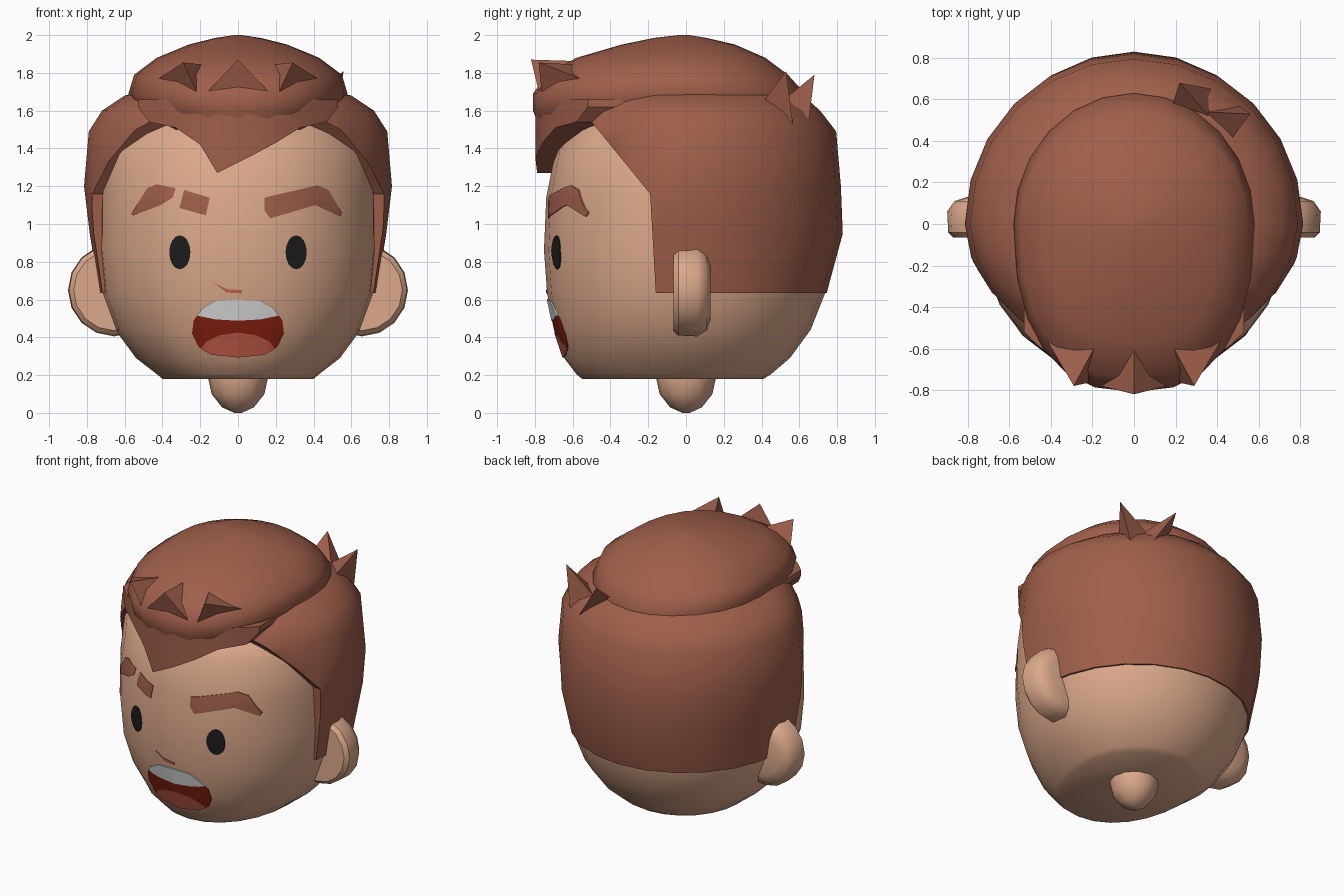
import bpy, bmesh, math

if "Cube" in bpy.data.objects:
    bpy.data.objects.remove(bpy.data.objects["Cube"])


def material(name, rgb):
    m = bpy.data.materials.new(name)
    m.diffuse_color = (*rgb, 1)
    m.use_nodes = True
    m.node_tree.nodes["Principled BSDF"].inputs["Base Color"].default_value = m.diffuse_color
    return m


SKIN = material("skin", (0.72, 0.40, 0.26))
HAIR = material("brown hair", (0.35, 0.115, 0.07))
BLACK = material("eye black", (0.012, 0.012, 0.012))
RED = material("mouth red", (0.25, 0.014, 0.005))
WHITE = material("teeth white", (0.72, 0.72, 0.72))
PINK = material("tongue pink", (0.55, 0.11, 0.065))


def build(name, rings, mat, angle=40):
    """Bridge a list of closed rings, cap both ends, shade smooth by angle."""
    bm = bmesh.new()
    vs = [[bm.verts.new(p) for p in r] for r in rings]
    for a, b in zip(vs, vs[1:]):
        n = len(a)
        for i in range(n):
            j = (i + 1) % n
            bm.faces.new((a[i], a[j], b[j], b[i]))
    bm.faces.new(vs[0][::-1])
    bm.faces.new(vs[-1])
    bmesh.ops.recalc_face_normals(bm, faces=bm.faces)
    quads = [f for f in bm.faces if len(f.verts) == 4]
    bmesh.ops.triangulate(bm, faces=quads, quad_method='FIXED')
    me = bpy.data.meshes.new(name)
    bm.to_mesh(me)
    bm.free()
    me.materials.append(mat)
    ob = bpy.data.objects.new(name, me)
    bpy.context.collection.objects.link(ob)
    smooth(ob, angle)
    return ob


def activate(ob):
    bpy.ops.object.select_all(action='DESELECT')
    ob.select_set(True)
    bpy.context.view_layer.objects.active = ob


def smooth(ob, angle):
    activate(ob)
    if angle:
        bpy.ops.object.shade_smooth_by_angle(angle=math.radians(angle))


def plan_rings(table, grow=0.0, seg=24):
    """Rows: z, half width, front depth, back depth, roundness of front half."""
    out = []
    for z, w, f, b, n in table:
        ring = []
        for i in range(seg):
            a = 2 * math.pi * i / seg
            c, s = math.cos(a), math.sin(a)
            e = 2 / (n if s < 0 else 2)
            x = math.copysign(abs(c) ** e, c) * (w + grow)
            y = math.copysign(abs(s) ** e, s) * ((b if s > 0 else f) + grow)
            ring.append((x, y, z))
        out.append(ring)
    return out


def intersect(ob, cutter, angle):
    activate(ob)
    m = ob.modifiers.new("cut", 'BOOLEAN')
    m.operation = 'INTERSECT'
    m.solver = 'EXACT'
    m.object = cutter
    bpy.ops.object.modifier_apply(modifier=m.name)
    bpy.data.objects.remove(cutter)
    smooth(ob, angle)


# Head
HEAD = [(0.18, 0.40, 0.55, 0.41, 2.1), (0.205, 0.43, 0.58, 0.45, 2.1),
        (0.29, 0.54, 0.645, 0.55, 2.1), (0.44, 0.65, 0.695, 0.66, 2.1),
        (0.63, 0.72, 0.735, 0.735, 2.1), (0.86, 0.742, 0.752, 0.77, 2.1),
        (1.14, 0.74, 0.74, 0.77, 2.1), (1.39, 0.72, 0.69, 0.74, 2.1),
        (1.53, 0.64, 0.59, 0.68, 2.1), (1.62, 0.50, 0.42, 0.55, 2.1)]
build("head", plan_rings(HEAD), SKIN, 50)

# Neck stub
build("neck", plan_rings([(0.0, 0.02, 0.02, 0.02, 2), (0.03, 0.085, 0.085, 0.085, 2),
                          (0.1, 0.14, 0.14, 0.14, 2), (0.18, 0.157, 0.157, 0.157, 2),
                          (0.3, 0.157, 0.157, 0.157, 2)], seg=12), SKIN)

# Ears: rounded discs facing forward
for side, label in ((1, "right"), (-1, "left")):
    rings = []
    for y, r in ((-0.065, 0.215), (-0.04, 0.24), (0.06, 0.245), (0.11, 0.21), (0.13, 0.15)):
        rings.append([(side * (0.655 + r * math.cos(math.tau * i / 16)), y,
                       0.65 + r * math.sin(math.tau * i / 16)) for i in range(16)])
    build("ear_" + label, rings, SKIN)

# Side and back hair: shell trimmed by a side profile
cap = build("hair_sides", plan_rings([
    (0.635, 0.735, 0.78, 0.745, 2.1), (0.95, 0.785, 0.78, 0.83, 2.1),
    (1.2, 0.815, 0.72, 0.82, 1.8), (1.49, 0.79, 0.70, 0.795, 1.8),
    (1.60, 0.72, 0.64, 0.71, 1.9), (1.68, 0.60, 0.55, 0.62, 2),
    (1.72, 0.40, 0.40, 0.45, 2)]), HAIR)
profile = [(1, 0.5), (-0.155, 0.5), (-0.16, 0.64), (-0.19, 1.16), (-0.5, 1.54),
           (-0.45, 1.9), (1, 1.9)]
cutter = build("hair_cutter", [[(x, y, z) for y, z in profile] for x in (-1.2, 1.2)], HAIR, 0)
intersect(cap, cutter, 40)

# Swept top hair
build("hair_top", plan_rings([
    (1.50, 0.42, 0.77, 0.60, 2.4), (1.60, 0.54, 0.81, 0.62, 2.4),
    (1.69, 0.58, 0.81, 0.63, 2.4), (1.79, 0.55, 0.74, 0.54, 2.4),
    (1.88, 0.43, 0.58, 0.42, 2.3), (1.95, 0.26, 0.34, 0.26, 2),
    (1.985, 0.12, 0.17, 0.11, 2), (2.0, 0.02, 0.04, 0.02, 2)]), HAIR, 50)

# Pointed fringe over the forehead
edge = [(-0.53, 1.62), (-0.47, 1.54), (-0.33, 1.51), (-0.2, 1.42), (-0.11, 1.27),
        (0.05, 1.35), (0.2, 1.43), (0.33, 1.51), (0.47, 1.54), (0.53, 1.62)]
sections = []
for x, z in edge:
    f = -0.80 + x * x
    sections.append([(x, f, z), (x, f, 1.66), (x, f + 0.3, 1.66), (x, f + 0.3, z)])
build("fringe", sections, HAIR, 35)


# Hair spikes: flat-sided tetrahedra
def spike(name, base, tip):
    me = bpy.data.meshes.new(name)
    me.from_pydata(base + [tip], [], [(0, 1, 2), (0, 1, 3), (1, 2, 3), (2, 0, 3)])
    bm = bmesh.new()
    bm.from_mesh(me)
    bmesh.ops.recalc_face_normals(bm, faces=bm.faces)
    bm.to_mesh(me)
    bm.free()
    me.materials.append(HAIR)
    bpy.context.collection.objects.link(bpy.data.objects.new(name, me))


spike("front_spike_middle", [(-0.2, -0.77, 1.66), (0.2, -0.77, 1.66), (0, -0.5, 1.86)],
      (0, -0.82, 1.87))
for s in (1, -1):
    spike("front_spike_side", [(s * 0.2, -0.76, 1.66), (s * 0.42, -0.56, 1.77),
                               (s * 0.15, -0.52, 1.84)], (s * 0.29, -0.78, 1.855))
spike("crown_spike_inner", [(0.18, 0.56, 1.68), (0.36, 0.52, 1.66), (0.38, 0.65, 1.54)],
      (0.22, 0.68, 1.79))
spike("crown_spike_outer", [(0.34, 0.54, 1.65), (0.47, 0.41, 1.65), (0.5, 0.57, 1.5)],
      (0.56, 0.53, 1.81))


# Painted face details: outlines cut from a slightly larger head skin
def decal(name, pts, mat, lift=0.005):
    ob = build(name, plan_rings(HEAD, lift), mat, 0)
    cut = build(name + "_cutter", [[(x, y, z) for x, z in pts] for y in (-1, -0.35)], mat, 0)
    intersect(ob, cut, 40)


def mirrored(half):
    """Complete a right-half outline that starts and ends on the centre line."""
    return half + [(-x, z) for x, z in half[-2:0:-1]]


for s, label in ((1, "right"), (-1, "left")):
    decal("eye_" + label, [(s * 0.308 + 0.056 * math.cos(math.tau * i / 16),
                            0.85 + 0.09 * math.sin(math.tau * i / 16)) for i in range(16)], BLACK)
decal("eyebrow_right", [(0.14, 1.14), (0.42, 1.205), (0.48, 1.18), (0.55, 1.06), (0.54, 1.04),
                        (0.41, 1.10), (0.17, 1.03), (0.14, 1.07)], HAIR)
decal("eyebrow_left_outer", [(-0.565, 1.055), (-0.48, 1.19), (-0.43, 1.21), (-0.33, 1.19),
                             (-0.345, 1.14), (-0.41, 1.10), (-0.555, 1.045)], HAIR)
decal("eyebrow_left_inner", [(-0.285, 1.18), (-0.15, 1.14), (-0.17, 1.045), (-0.31, 1.085)], HAIR)
decal("nose_mark", [(-0.13, 0.69), (-0.06, 0.655), (0.02, 0.65), (0.02, 0.633),
                    (-0.06, 0.637)], PINK)
decal("mouth", mirrored([(0, 0.60), (0.12, 0.59), (0.19, 0.55), (0.235, 0.49), (0.243, 0.42),
                         (0.21, 0.35), (0.14, 0.31), (0, 0.295)]), RED, 0.004)
decal("teeth", mirrored([(0, 0.602), (0.12, 0.592), (0.19, 0.552), (0.217, 0.515),
                         (0.12, 0.495), (0, 0.488)]), WHITE, 0.008)
decal("tongue", mirrored([(0, 0.425), (0.1, 0.41), (0.17, 0.375), (0.195, 0.338),
                          (0.14, 0.308), (0, 0.293)]), PINK, 0.008)
